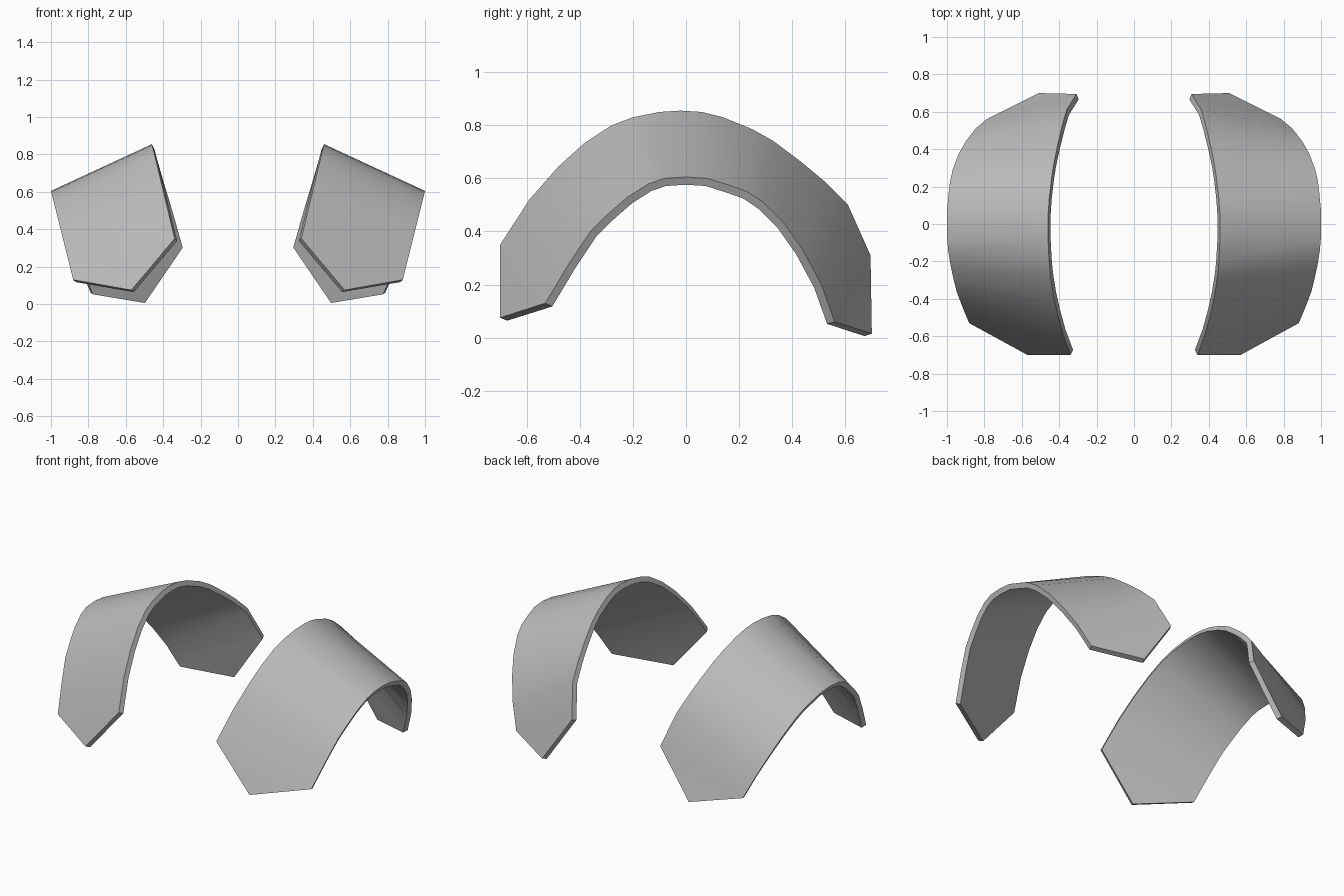
import bpy
import bmesh
import math

cube = bpy.data.objects.get("Cube")
if cube:
    bpy.data.objects.remove(cube, do_unlink=True)

grey = bpy.data.materials.new("plain_grey")
grey.use_nodes = True
colour = (0.5, 0.5, 0.5, 1)
grey.diffuse_color = colour
grey.node_tree.nodes["Principled BSDF"].inputs["Base Color"].default_value = colour

# Arch edges as (y, z), front to back: the high inner rail and the low outer rail
INNER = [(-.70, .35), (-.59, .52), (-.48, .645), (-.38, .735), (-.28, .80), (-.20, .83),
         (-.10, .85), (-.02, .855), (.06, .85), (.14, .83), (.25, .785), (.33, .74),
         (.43, .665), (.52, .59), (.61, .50), (.695, .31)]
OUTER = [(-.53, .13), (-.44, .28), (-.36, .40), (-.30, .46), (-.22, .53), (-.14, .58),
         (-.08, .60), (0, .605), (.08, .60), (.16, .575), (.23, .55), (.29, .51),
         (.37, .43), (.44, .33), (.51, .20), (.56, .06)]
FRONT_TIP = (.57, -.70, .075)
BACK_TIP = (.51, .70, .015)


def inner_point(y, z):
    lean = .24 if y < 0 else .28
    return (.46 - lean * (.855 - z), y, z)


def outer_point(y, z):
    lean = .25 + max(0, y) * .25
    return (1 - lean * (.605 - z), y, z)


def build_arch(name, side):
    """Loft between both rails, close each end with a point, then thicken inward."""
    bm = bmesh.new()

    def vert(p):
        return bm.verts.new((side * p[0], p[1], p[2]))

    def face(*verts):
        bm.faces.new(verts if side > 0 else verts[::-1])

    inner = [vert(inner_point(*p)) for p in INNER]
    outer = [vert(outer_point(*p)) for p in OUTER]
    for i in range(len(inner) - 1):
        face(inner[i], outer[i], outer[i + 1], inner[i + 1])
    # Pointed ends
    face(inner[0], vert(FRONT_TIP), outer[0])
    face(outer[-1], vert(BACK_TIP), inner[-1])

    mesh = bpy.data.meshes.new(name)
    bm.to_mesh(mesh)
    bm.free()
    mesh.materials.append(grey)
    arch = bpy.data.objects.new(name, mesh)
    bpy.context.collection.objects.link(arch)

    shell = arch.modifiers.new("thickness", "SOLIDIFY")
    shell.thickness = .032
    shell.offset = -1
    shell.use_even_offset = True

    # Apply the thickness so that the rim edges can be kept sharp
    bpy.ops.object.select_all(action="DESELECT")
    arch.select_set(True)
    bpy.context.view_layer.objects.active = arch
    bpy.ops.object.modifier_apply(modifier=shell.name)
    bpy.ops.object.shade_smooth_by_angle(angle=math.radians(35))


build_arch("left_arch", 1)
build_arch("right_arch", -1)
